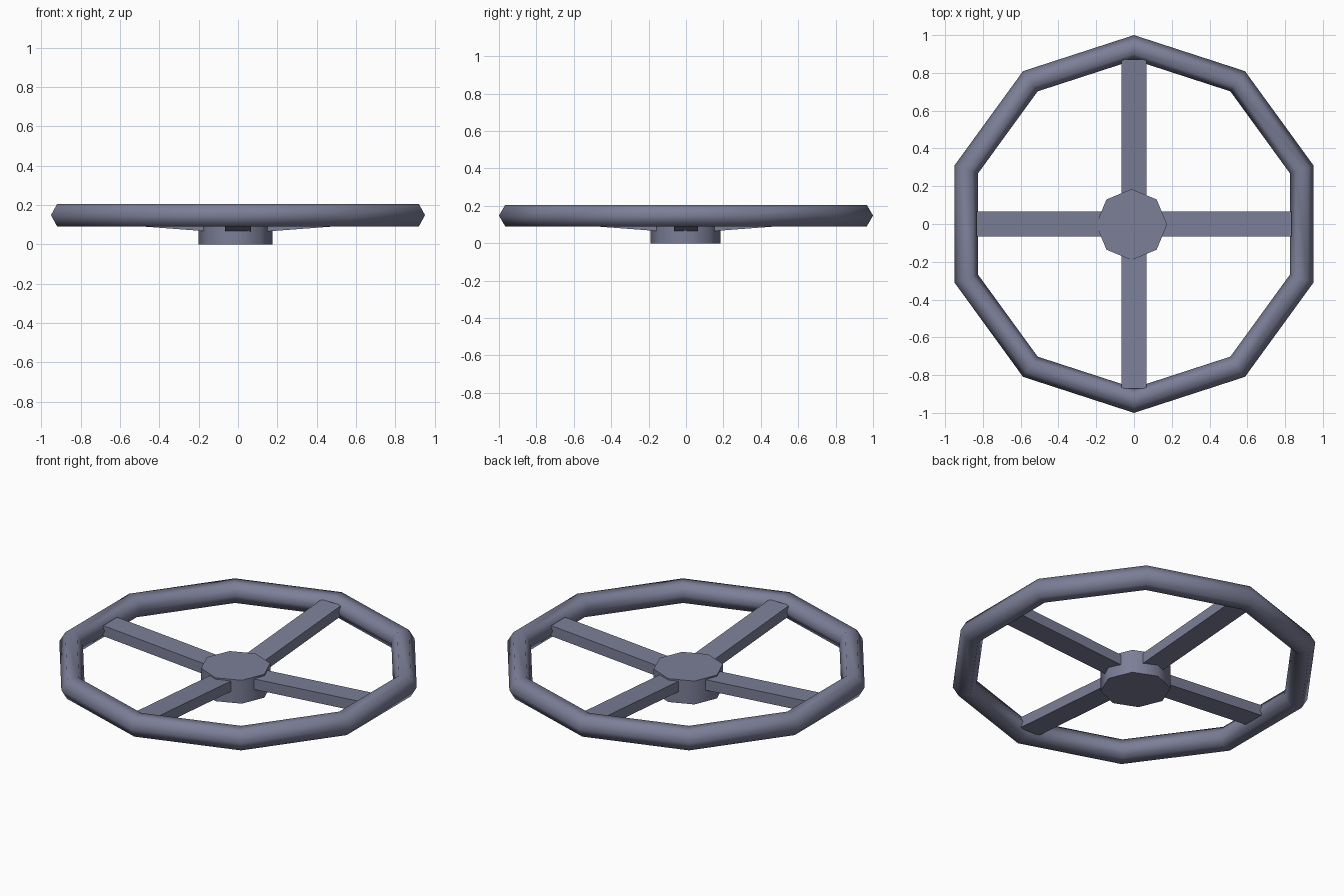
import bpy, bmesh, math
from mathutils import Matrix

if "Cube" in bpy.data.objects:
    bpy.data.objects.remove(bpy.data.objects["Cube"])

metal = bpy.data.materials.new("blue_grey_metal")
metal.diffuse_color = (0.2, 0.21, 0.31, 1)
metal.use_nodes = True
metal.node_tree.nodes["Principled BSDF"].inputs["Base Color"].default_value = metal.diffuse_color


def finish(name, bm, smooth_angle):
    bmesh.ops.recalc_face_normals(bm, faces=bm.faces)
    mesh = bpy.data.meshes.new(name)
    bm.to_mesh(mesh)
    bm.free()
    mesh.materials.append(metal)
    obj = bpy.data.objects.new(name, mesh)
    bpy.context.collection.objects.link(obj)
    if smooth_angle:
        bpy.ops.object.select_all(action='DESELECT')
        obj.select_set(True)
        bpy.context.view_layer.objects.active = obj
        bpy.ops.object.shade_smooth_by_angle(angle=math.radians(smooth_angle))
    return obj


# Rim: ten straight segments with a hexagonal section, points facing in and out
SEG, SIDES, MAJOR, MINOR, RIM_Z = 10, 6, 0.934, 0.066, 0.148
bm = bmesh.new()
rings = []
for i in range(SEG):
    a = math.pi / 2 + 2 * math.pi * i / SEG
    ring = []
    for j in range(SIDES):
        b = 2 * math.pi * j / SIDES
        r = MAJOR + MINOR * math.cos(b)
        ring.append(bm.verts.new((r * math.cos(a), r * math.sin(a),
                                  RIM_Z + MINOR * math.sin(b))))
    rings.append(ring)
for i in range(SEG):
    p, q = rings[i], rings[(i + 1) % SEG]
    for j in range(SIDES):
        k = (j + 1) % SIDES
        bm.faces.new((p[j], q[j], q[k], p[k]))
finish("rim", bm, 80)

# Hub: octagonal drum, slightly off centre
bm = bmesh.new()
bmesh.ops.create_cone(bm, cap_ends=True, segments=8, radius1=0.188, radius2=0.188,
                      depth=0.138, matrix=Matrix.Translation((-0.013, -0.003, 0.069)))
finish("hub", bm, 50)

# Spokes: flat bars rising from the hub to the rim
INNER, HALF_W, THICK, SLOPE = 0.1, 0.065, 0.062, 0.075
for n, name in enumerate(("right", "back", "left", "front")):
    outer = 0.872 if n % 2 else 0.835
    bm = bmesh.new()
    bmesh.ops.create_cube(bm, size=1)
    for v in bm.verts:
        r = outer if v.co.x > 0 else INNER
        z = 0.069 + (r - 0.2) * SLOPE + (THICK if v.co.z > 0 else 0)
        v.co = (r, math.copysign(HALF_W, v.co.y), z)
    bmesh.ops.rotate(bm, verts=bm.verts, matrix=Matrix.Rotation(n * math.pi / 2, 3, 'Z'))
    finish("spoke_" + name, bm, 0)
